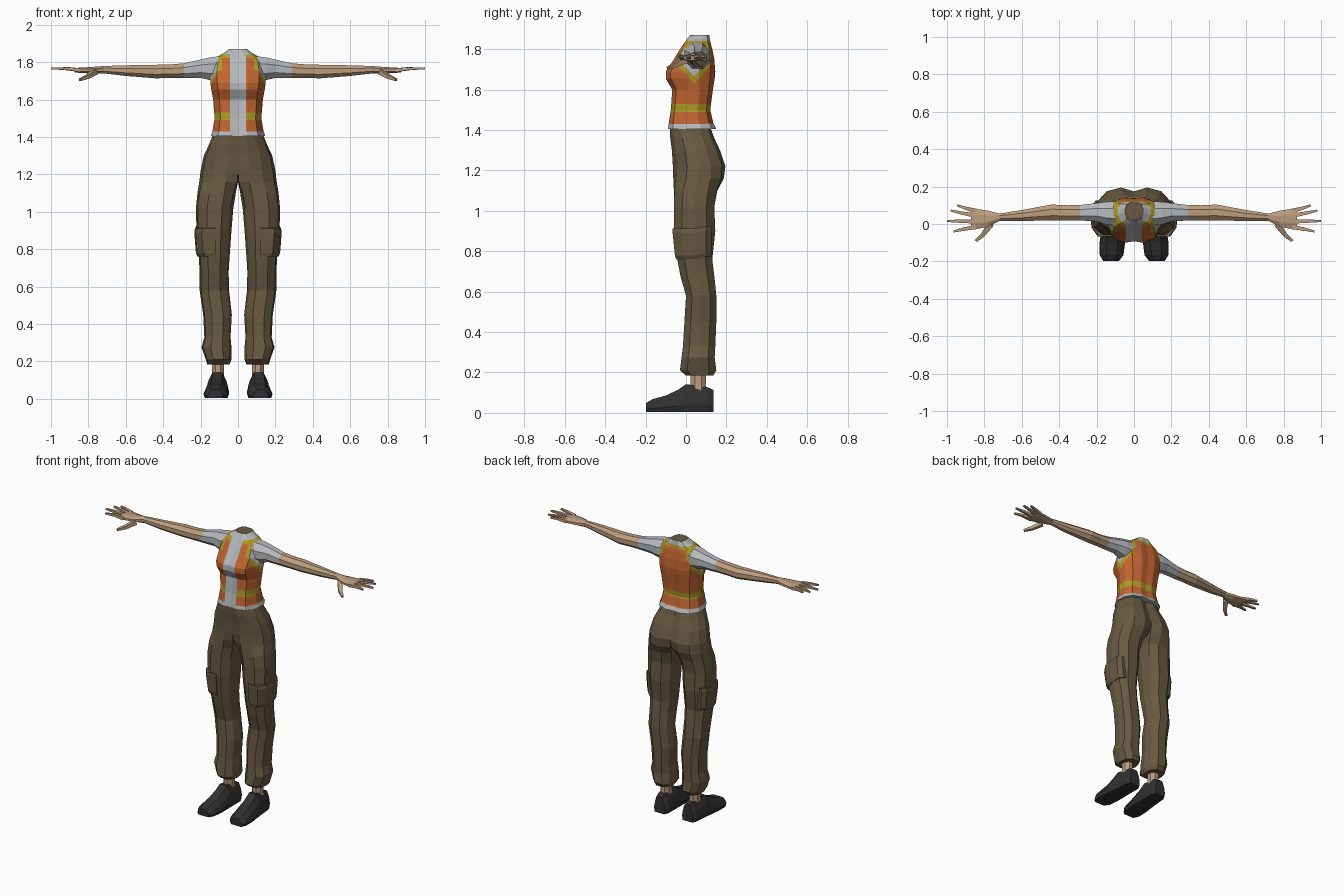
import bpy, bmesh
from math import cos, sin, pi
from mathutils import Vector

cube = bpy.data.objects.get("Cube")
if cube:
    bpy.data.objects.remove(cube)


def material(name, r, g, b):
    m = bpy.data.materials.new(name)
    m.use_nodes = True
    m.diffuse_color = (r, g, b, 1)
    m.node_tree.nodes["Principled BSDF"].inputs["Base Color"].default_value = (r, g, b, 1)
    return m


ORANGE = material("vest orange", .54, .13, .03)
YELLOW = material("reflective yellow", .42, .33, .02)
WHITE = material("shirt white", .48, .49, .51)
SKIN = material("skin", .50, .34, .21)
KHAKI = material("trouser khaki", .138, .102, .053)
BLACK = material("shoe black", .03, .03, .032)


def loft(name, rings, mats, mirror=True, cuts=(), rule=None):
    """Skin a list of equal-length point rings, cap both ends, cut and colour."""
    bm = bmesh.new()
    loops = [[bm.verts.new(p) for p in ring] for ring in rings]
    n = len(loops[0])
    for a, b in zip(loops, loops[1:]):
        for i in range(n):
            j = (i + 1) % n
            bm.faces.new((a[i], a[j], b[j], b[i]))
    bm.faces.new(loops[0])
    bm.faces.new(loops[-1])
    bmesh.ops.recalc_face_normals(bm, faces=bm.faces)
    for point, normal in cuts:
        bmesh.ops.bisect_plane(bm, geom=bm.verts[:] + bm.edges[:] + bm.faces[:],
                               plane_co=point, plane_no=normal)
    if rule:
        for f in bm.faces:
            f.material_index = mats.index(rule(f.calc_center_median()))
    mesh = bpy.data.meshes.new(name)
    bm.to_mesh(mesh)
    bm.free()
    obj = bpy.data.objects.new(name, mesh)
    bpy.context.collection.objects.link(obj)
    for m in mats:
        mesh.materials.append(m)
    if mirror:
        obj.modifiers.new("Mirror", 'MIRROR')
    return obj


def oval(center, axis_a, axis_b, n=8):
    c, a, b = Vector(center), Vector(axis_a), Vector(axis_b)
    return [c + a * cos(2 * pi * (i + .5) / n) + b * sin(2 * pi * (i + .5) / n) for i in range(n)]


# Vest and shirt: height, half width, front, back
half = [(0, -.94), (.35, -1), (.75, -.8), (1, -.15), (1, .35), (.78, .8), (.35, 1), (0, .95)]
section = half + [(-u, v) for u, v in half[-2:0:-1]]
torso = []
for z, w, front, back in [(1.405, .145, -.09, .15), (1.435, .136, -.085, .135),
                          (1.5, .125, -.075, .12), (1.6, .133, -.068, .133),
                          (1.655, .143, -.1, .142), (1.69, .148, -.1, .145),
                          (1.75, .15, -.06, .14), (1.8, .142, -.03, .13),
                          (1.83, .11, -.01, .122), (1.85, .075, .005, .118),
                          (1.87, .048, .02, .115)]:
    torso.append([(u * w, (front + back) / 2 + v * (back - front) / 2, z) for u, v in section])

cuts = [((0, 0, z), (0, 0, 1)) for z in (1.43, 1.49, 1.53, 1.822, 1.842)]
cuts += [((s * x, 0, 0), (1, 0, 0)) for s in (-1, 1) for x in (.042, .085, .11)]
cuts += [((0, .04, z), (0, s * 1.1, 1)) for s in (-1, 1) for z in (1.63, 1.665)]


def vest_colour(p):
    x = abs(p.x)
    armhole = p.z - 1.63 - 1.1 * abs(p.y - .04)
    if p.z > 1.868:
        return KHAKI
    if p.z < 1.43 or p.z > 1.842 or (x < .042 and p.y < .03):
        return WHITE
    if x > .11 and armhole > 0:
        return WHITE if armhole > .035 else YELLOW
    if p.z > 1.822 or (x > .085 and p.z > 1.76) or 1.49 < p.z < 1.53:
        return YELLOW
    return ORANGE


loft("vest", torso, [ORANGE, YELLOW, WHITE, KHAKI], False, cuts, vest_colour)

# Trousers: one leg with half the hips, mirrored
leg_shape = [(.08, -.6), (.3, -1), (.7, -1), (.95, -.6), (1, 0),
             (.95, .6), (.7, 1), (.3, 1), (.08, .6), (0, 0)]
hip_shape = [(0, -.97), (.3, -1), (.65, -.83), (.93, -.45), (1, 0),
             (.93, .45), (.72, .85), (.35, 1), (0, .84), (0, 0)]


def leg_ring(z, inner, outer, front, back, hip):
    ring = []
    for (u, v), (p, q) in zip(leg_shape, hip_shape):
        u, v = u + (p - u) * hip, v + (q - v) * hip
        ring.append((inner + u * (outer - inner), (front + back) / 2 + v * (back - front) / 2, z))
    return ring


loft("trousers", [leg_ring(*r) for r in [
    (.185, .045, .165, 0, .135, 0), (.21, .035, .172, -.03, .15, 0),
    (.275, .035, .195, -.022, .142, 0), (.33, .04, .18, -.015, .145, 0),
    (.45, .033, .186, -.008, .15, 0), (.58, .048, .205, 0, .15, 0),
    (.68, .05, .205, -.028, .14, 0), (.76, .045, .21, -.043, .13, 0),
    (.9, .035, .222, -.06, .145, 0), (1.02, .025, .225, -.06, .14, 0),
    (1.1, .012, .217, -.06, .155, .15), (1.16, 0, .207, -.063, .187, .75),
    (1.22, 0, .2, -.065, .195, 1), (1.3, 0, .183, -.07, .168, 1),
    (1.36, 0, .155, -.078, .14, 1), (1.415, 0, .133, -.08, .12, 1)]], [KHAKI])

# Cargo pockets on the outer thighs
pocket = []
for z, out, front in [(.76, .216, -.048), (.78, .225, -.055), (.89, .234, -.066), (.912, .23, -.066)]:
    pocket.append([(.12, front, z), (out - .04, front, z), (out - .008, front + .045, z),
                   (out, .04, z), (out - .006, .1, z + .012), (out - .03, .125, z + .012),
                   (.14, .125, z + .012)])
loft("cargo_pocket", pocket, [KHAKI])

# Ankles and shoes
loft("ankle", [oval((.107, .06, z), (r, 0, 0), (0, r * 1.2, 0))
               for z, r in [(.08, .038), (.14, .034), (.24, .036)]], [SKIN])
shoe_shape = [(-.92, 0), (.92, 0), (1.05, .28), (.85, .65), (.45, 1),
              (-.45, 1), (-.85, .65), (-1.05, .28)]
loft("shoe", [[(cx + u * w, y, .004 + v * h) for u, v in shoe_shape]
              for y, cx, w, h in [(.135, .105, .038, .11), (.11, .105, .052, .122),
                                  (.0, .11, .058, .138), (-.04, .112, .061, .11),
                                  (-.1, .116, .065, .082), (-.165, .12, .061, .064),
                                  (-.198, .122, .04, .045)]], [BLACK])


# Sleeves and arms: along x, centre y, half depth, centre z, half height
def arm_ring(x, y, depth, z, height):
    return oval((x, y, z), (0, depth * 1.06, 0), (0, 0, height * 1.06))


cuff = (.29, .06, .042, 1.755, .04)
loft("sleeve", [arm_ring(*r) for r in [(.1, .055, .066, 1.765, .068), (.15, .058, .062, 1.765, .062),
                                       (.2, .063, .05, 1.765, .05), cuff]], [WHITE])
loft("arm", [arm_ring(*r) for r in [cuff, (.36, .06, .041, 1.752, .037),
                                    (.44, .062, .043, 1.75, .037), (.6, .045, .03, 1.755, .029),
                                    (.72, .036, .02, 1.76, .02), (.78, .028, .044, 1.757, .018),
                                    (.85, .027, .056, 1.757, .014),
                                    (.872, .028, .05, 1.757, .011)]], [SKIN])


# Fingers and thumb: tapered four-sided tubes
def digit(name, points, radius):
    rings = []
    for i, p in enumerate(points):
        along = Vector(points[-1]) - Vector(points[0])
        side = along.cross(Vector((0, 0, 1))).normalized()
        r = radius * (1 - .55 * i / (len(points) - 1))
        rings.append(oval(p, side * r * 1.3, along.cross(side).normalized() * r * 1.1, 4))
    loft(name, rings, [SKIN])


for name, root_y, tip_x, tip_y in [("little_finger", .07, .945, .1), ("ring_finger", .045, .98, .072),
                                   ("middle_finger", .014, 1, .016), ("index_finger", -.016, .965, -.04)]:
    digit(name, [(.845, root_y, 1.757), ((.86 + tip_x) / 2, (root_y + tip_y) / 2, 1.766),
                 (tip_x, tip_y, 1.766)], .013)
digit("thumb", [(.765, .0, 1.748), (.805, -.055, 1.722), (.845, -.09, 1.706)], .018)
